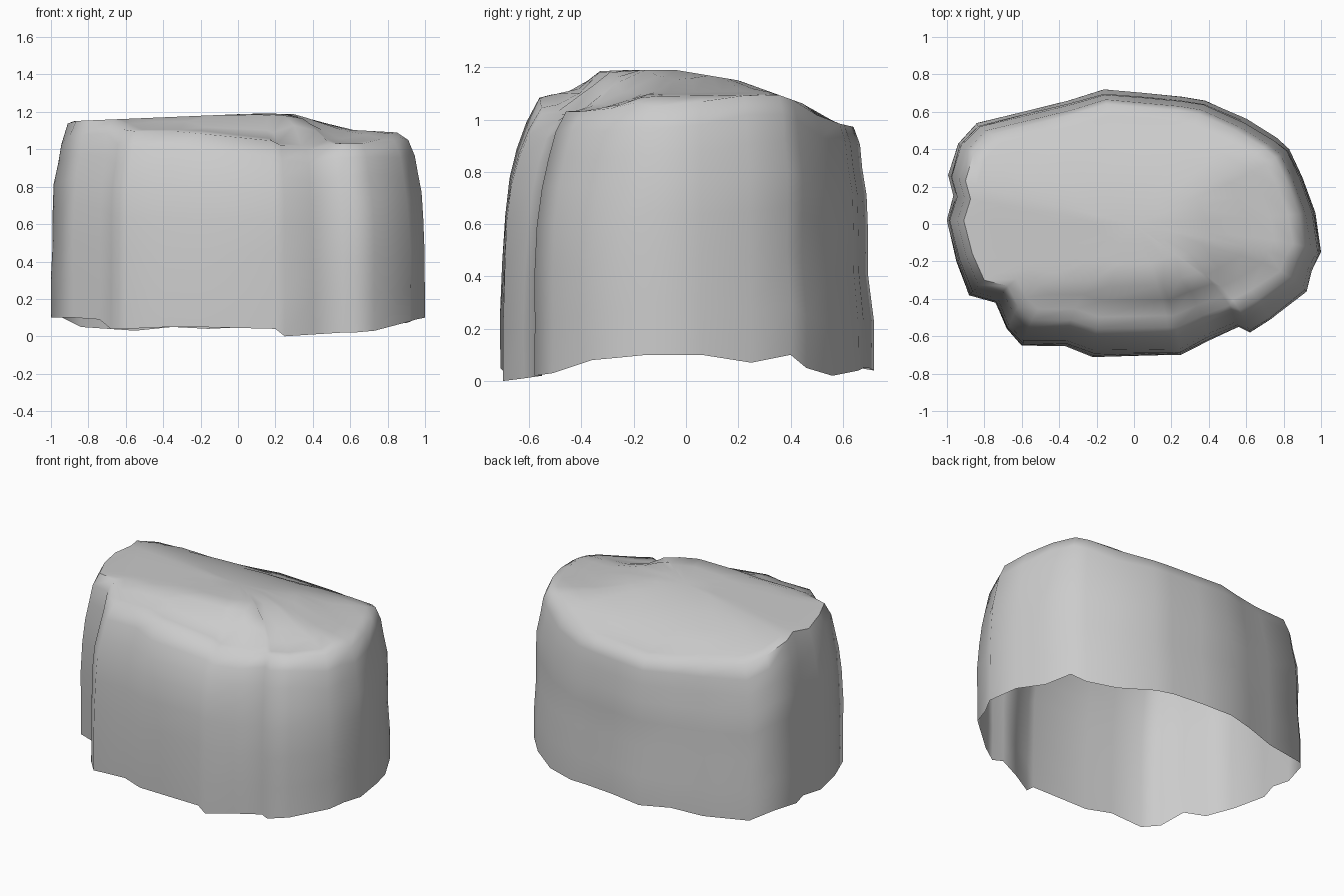
import bpy
import bmesh
import math
from mathutils import Vector, noise

cube = bpy.data.objects.get("Cube")
if cube:
    bpy.data.objects.remove(cube, do_unlink=True)


def make_material(name, colour):
    mat = bpy.data.materials.new(name)
    mat.use_nodes = True
    mat.diffuse_color = colour
    mat.node_tree.nodes["Principled BSDF"].inputs["Base Color"].default_value = colour
    return mat


def interpolate(value, points):
    """Piecewise linear lookup through (position, result) pairs."""
    if value <= points[0][0]:
        return points[0][1]
    for (a, first), (b, second) in zip(points, points[1:]):
        if value <= b:
            return first + (second - first) * (value - a) / (b - a)
    return points[-1][1]


def falloff(x, y, centre_x, centre_y, radius):
    """Smooth bell that is one at the centre."""
    return math.exp(-((x - centre_x) ** 2 + (y - centre_y) ** 2) / radius ** 2)


# Footprint of the boulder, counterclockwise: x, y, height of the ragged lower rim
FOOTPRINT = [
    (1, -.15, .1), (.97, .06, .1), (.9, .25, .07), (.83, .4, .1),
    (.76, .46, .05), (.6, .56, .02), (.38, .66, .04), (.26, .68, .05),
    (.05, .7, .05), (-.16, .72, .04), (-.35, .66, .05), (-.55, .61, .03),
    (-.84, .54, .05), (-.94, .43, .1), (-.99, .26, .1), (-.96, .15, .1),
    (-1, .02, .1), (-.95, -.2, .1), (-.88, -.38, .1), (-.74, -.42, .09),
    (-.68, -.56, .04), (-.6, -.65, .04), (-.37, -.65, .05), (-.22, -.71, .05),
    (.2, -.7, .04), (.25, -.7, 0), (.4, -.62, .01), (.56, -.55, .02),
    (.62, -.58, .02), (.73, -.51, .03), (.92, -.36, .08), (.95, -.25, .09),
]

# Crown height from front to back, capped by the skyline from side to side
FRONT_TO_BACK = [(-.6, 1.06), (-.55, 1.09), (-.42, 1.11), (-.33, 1.19),
                 (-.04, 1.19), (.2, 1.15), (.45, 1.06), (.52, 1), (.65, .97)]
SIDE_TO_SIDE = [(-.95, 1.09), (-.9, 1.15), (.3, 1.2), (.49, 1.11),
                (.85, 1.09), (.94, 1.03)]

# Rings from the rim to the crown: scale of the sides, front and back,
# then the share of the height
RINGS = [
    (1, 1, 1, 0), (1, 1, 1, .2), (.995, .995, .97, .4),
    (.99, .98, .97, .58), (.98, .95, .965, .72), (.96, .91, .94, .83),
    (.945, .86, .925, .93), (.91, .79, .89, 1), (.85, .7, .8, 1),
    (.75, .58, .69, 1), (.62, .47, .55, 1), (.4, .3, .35, 1), (.2, .15, .17, 1),
]


def crown_height(x, y):
    height = min(interpolate(y, FRONT_TO_BACK), interpolate(x, SIDE_TO_SIDE))
    # Low ledge on the front corner, with a dent where it meets the crest
    ledge = max(0, min(1, (x - .3) / .2)) * max(0, min(1, (-y - .15) / .2))
    return height - .07 * ledge - .1 * falloff(x, y, .3, -.5, .14)


def ring_point(corner, side, front, back, share):
    x, y, low = corner
    x, y = x * side, y * (front if y < 0 else back)
    z = low + (crown_height(x, y) - low) * share
    # Gentle unevenness that fades out at the rim
    bump = noise.noise(Vector((x, y, z)) * 3)
    push = 1 + .015 * bump * math.sin(math.pi * share)
    return Vector((x * push, y * push, z))


# Boulder shell, open underneath
bm = bmesh.new()
rings = [[bm.verts.new(ring_point(corner, *ring)) for corner in FOOTPRINT]
         for ring in RINGS]
count = len(FOOTPRINT)
for lower, upper in zip(rings, rings[1:]):
    for i in range(count):
        j = (i + 1) % count
        bm.faces.new((lower[i], lower[j], upper[j], upper[i]))
peak = bm.verts.new((0, 0, crown_height(0, 0)))
for i in range(count):
    bm.faces.new((rings[-1][i], rings[-1][(i + 1) % count], peak))

mesh = bpy.data.meshes.new("boulder")
bm.to_mesh(mesh)
bm.free()
mesh.materials.append(make_material("stone grey", (.6, .6, .6, 1)))
boulder = bpy.data.objects.new("boulder", mesh)
bpy.context.collection.objects.link(boulder)
bpy.context.view_layer.objects.active = boulder
boulder.select_set(True)
bpy.ops.object.shade_smooth_by_angle(angle=math.radians(60))
